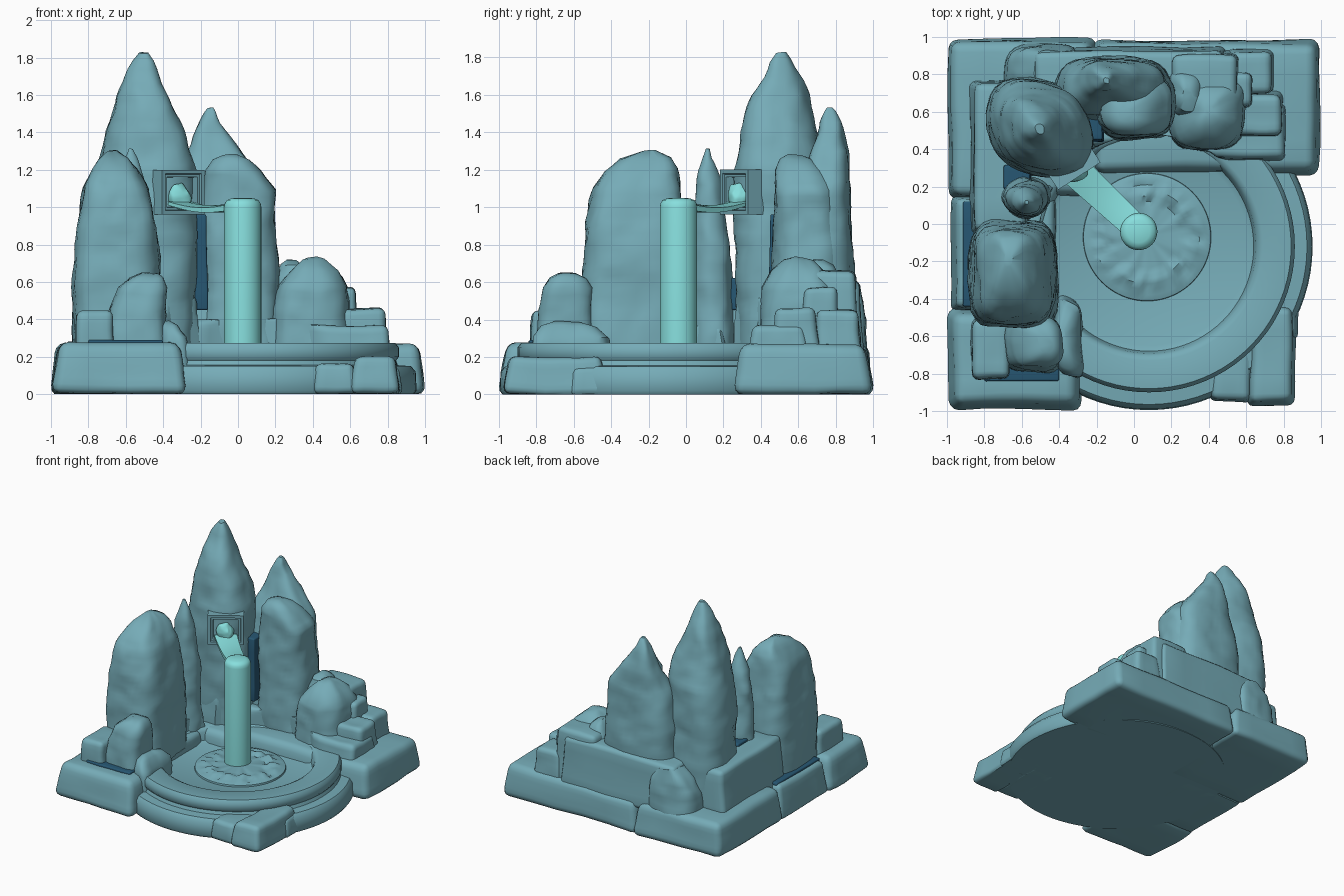
import bpy, bmesh, math
from mathutils import Vector, Matrix, noise

old = bpy.data.objects.get("Cube")
if old:
    bpy.data.objects.remove(old, do_unlink=True)


def material(name, rgb):
    m = bpy.data.materials.new(name)
    m.use_nodes = True
    m.diffuse_color = (*rgb, 1)
    m.node_tree.nodes["Principled BSDF"].inputs["Base Color"].default_value = (*rgb, 1)
    return m


STONE = material("blue grey stone", (0.18, 0.41, 0.475))
WATER = material("pale aqua water", (0.245, 0.74, 0.73))
CREVICE = material("deep blue crevice", (0.02, 0.095, 0.17))
POOL = Vector((0.08, -0.12))


def finish(name, bm, mat, angle=40):
    bmesh.ops.recalc_face_normals(bm, faces=bm.faces)
    mesh = bpy.data.meshes.new(name)
    bm.to_mesh(mesh)
    bm.free()
    mesh.materials.append(mat)
    ob = bpy.data.objects.new(name, mesh)
    bpy.context.collection.objects.link(ob)
    bpy.ops.object.select_all(action='DESELECT')
    ob.select_set(True)
    bpy.context.view_layer.objects.active = ob
    bpy.ops.object.shade_smooth_by_angle(angle=math.radians(angle))
    return ob


def roughen(bm, amount, scale=4):
    """Push vertices about with two octaves of noise, keeping the ground flat."""
    for v in bm.verts:
        d = noise.noise_vector(v.co * scale) + noise.noise_vector(v.co * scale * 3) * 0.45
        v.co += d * amount
        v.co.z = max(v.co.z, 0)


def skin(bm, rings):
    """Join rings of vertices with quads and close both ends."""
    n = len(rings[0])
    for a, b in zip(rings, rings[1:]):
        for i in range(n):
            j = (i + 1) % n
            bm.faces.new((a[i], a[j], b[j], b[i]))
    bm.faces.new(rings[0])
    bm.faces.new(rings[-1])


def rock(name, levels, power=2.5, skew=0.0, rough=0.02, sides=40, mat=STONE):
    """Loft through levels of (z, x0, x1, y0, y1); skew stretches one diagonal."""
    bm = bmesh.new()
    dense = []
    for a, b in zip(levels, levels[1:]):
        steps = max(1, round((b[0] - a[0]) / 0.035))
        dense += [[p + (q - p) * k / steps for p, q in zip(a, b)] for k in range(steps)]
    dense.append(levels[-1])
    rings = []
    for z, x0, x1, y0, y1 in dense:
        ring = []
        for i in range(sides):
            t = math.tau * i / sides
            c, s = math.cos(t), math.sin(t)
            r = (abs(c) ** power + abs(s) ** power) ** (-1 / power)
            r *= 1 - skew * math.sin(2 * t)
            ring.append(bm.verts.new(((x0 + x1) / 2 + r * c * (x1 - x0) / 2,
                                      (y0 + y1) / 2 + r * s * (y1 - y0) / 2, z)))
        rings.append(ring)
    skin(bm, rings)
    roughen(bm, rough)
    return finish(name, bm, mat)


def block(name, x, y, z, inset=0.03, bevel=0.035, rough=0.012, mat=STONE, pool_side=False):
    """Worn stone block, narrowing upwards by inset; pool_side curves it round the pool."""
    bm = bmesh.new()
    bmesh.ops.create_cube(bm, size=1)
    for v in bm.verts:
        top = v.co.z > 0
        for axis, (lo, hi) in enumerate((x, y, z)):
            up = v.co[axis] > 0
            trim = inset if top and axis < 2 else 0
            v.co[axis] = hi - trim if up else lo + trim
    bmesh.ops.bevel(bm, geom=bm.edges[:], offset=bevel, segments=3,
                    profile=0.5, affect='EDGES')
    bmesh.ops.subdivide_edges(bm, edges=[e for e in bm.edges if e.calc_length() > 0.1],
                              cuts=9 if pool_side else 4, use_grid_fill=True)
    roughen(bm, rough, 3)
    if pool_side:
        for v in bm.verts:
            out = v.co.xy - POOL
            if out.length < 0.6:
                v.co.xy = POOL + out.normalized() * (0.585 + 0.025 * out.length)
    return finish(name, bm, mat)


def lathe(name, profile, centre, mat, sides=80, bumps=0):
    """Turn (radius, z) points about a vertical axis."""
    bm = bmesh.new()
    rings = []
    for r, z in profile:
        rings.append([bm.verts.new((centre[0] + r * math.cos(math.tau * i / sides),
                                    centre[1] + r * math.sin(math.tau * i / sides), z))
                      for i in range(sides)])
    skin(bm, rings)
    if bumps:
        for v in bm.verts:
            if 0.17 < (v.co.xy - Vector(centre)).length < 0.3:
                v.co.z += bumps * noise.noise(v.co * 17)
    return finish(name, bm, mat)


# Base slabs
block("back_left_slab", (-1, -0.2), (0.13, 1), (0, 0.27), bevel=0.05)
block("back_right_slab", (-0.23, 1), (0.26, 0.99), (0, 0.265), bevel=0.05)
block("left_slab", (-0.98, -0.4), (-0.47, 0.16), (0, 0.265))
block("front_left_slab", (-1, -0.27), (-1, -0.44), (0, 0.275), 0.045, 0.05)
block("front_right_slab", (0.6, 0.87), (-0.97, -0.42), (0, 0.2))
block("front_right_step", (0.4, 0.64), (-0.95, -0.45), (0, 0.16), 0.02)
block("right_side_step", (0.6, 0.88), (-0.62, -0.38), (0, 0.15), 0.02)

# Round pool with outer step, rim and rippled floor
lathe("pool_basin", [(0.86, 0), (0.875, 0.02), (0.87, 0.12), (0.845, 0.15), (0.775, 0.155),
                     (0.765, 0.18), (0.78, 0.2), (0.78, 0.25), (0.76, 0.275), (0.61, 0.275),
                     (0.585, 0.262), (0.572, 0.24), (0.56, 0.18), (0.53, 0.165), (0.02, 0.165)],
      POOL, STONE)
lathe("splash_ripple", [(0.345, 0.15), (0.34, 0.178), (0.31, 0.188), (0.28, 0.192), (0.25, 0.2),
                        (0.22, 0.2), (0.19, 0.195), (0.16, 0.195), (0.02, 0.2)],
      (0.07, -0.07), STONE, bumps=0.03)

# Retaining walls
block("back_wall", (-0.56, 0.5), (0.6, 0.95), (0.2, 0.61))
block("back_wall_end", (0.18, 0.58), (0.58, 0.93), (0.2, 0.66))
rock("corner_wedge", [(0.2, -0.69, -0.3, 0.7, 0.96), (0.4, -0.67, -0.3, 0.7, 0.955),
                      (0.5, -0.62, -0.32, 0.72, 0.94), (0.58, -0.54, -0.36, 0.74, 0.92)], 4)
block("left_wall", (-0.88, -0.55), (-0.06, 0.77), (0.2, 0.6))
block("inner_corner_wall", (-0.62, -0.2), (0.24, 0.75), (0.15, 0.52), pool_side=True)
block("pool_side_ledge", (-0.7, -0.41), (-0.58, 0.22), (0.15, 0.37), pool_side=True)
block("pool_back_ledge", (-0.3, 0.3), (0.4, 0.75), (0.15, 0.4), pool_side=True)

# Dark fills in the gaps between the rocks
block("rock_gap_fill", (-0.3, -0.16), (0.44, 0.6), (0.45, 0.96), 0.01, 0.01, 0.004, CREVICE)
block("left_slab_gap_fill", (-0.915, -0.8), (-0.44, 0.12), (0.2, 0.28), 0, 0.01, 0.003, CREVICE)
block("wall_gap_fill", (-0.7, -0.55), (0.18, 0.32), (0.45, 0.62), 0.005, 0.01, 0.003, CREVICE)
block("front_gap_fill", (-0.8, -0.4), (-0.84, -0.6), (0.2, 0.29), 0, 0.01, 0.003, CREVICE)

# Stepped blocks on the right
block("step_low", (0.17, 0.82), (0.33, 0.65), (0.2, 0.37), 0.02, pool_side=True)
block("step_middle", (0.5, 0.8), (0.46, 0.71), (0.2, 0.46), 0.015)
block("step_back", (0.5, 0.75), (0.69, 0.94), (0.2, 0.45), 0.015)
block("step_high", (0.45, 0.645), (0.62, 0.82), (0.3, 0.57), 0.01)

# Small rocks at the front left
block("front_cube_rock", (-0.87, -0.66), (-0.83, -0.5), (0.2, 0.45), 0.01)
rock("front_boulder", [(0.2, -0.7, -0.38, -0.8, -0.5), (0.45, -0.69, -0.385, -0.79, -0.5),
                       (0.57, -0.64, -0.39, -0.76, -0.5), (0.62, -0.58, -0.41, -0.72, -0.53),
                       (0.645, -0.52, -0.44, -0.68, -0.58)], 3.5)
rock("front_pebble", [(0.15, -0.44, -0.27, -0.82, -0.4), (0.3, -0.43, -0.28, -0.81, -0.42),
                      (0.36, -0.42, -0.32, -0.77, -0.48), (0.385, -0.4, -0.36, -0.7, -0.55)],
     3.5, 0.08)

# Standing rocks
rock("tall_rock", [(0.2, -0.78, -0.25, 0.28, 0.77), (0.9, -0.78, -0.23, 0.26, 0.77),
                   (1.2, -0.75, -0.23, 0.26, 0.75), (1.4, -0.71, -0.29, 0.3, 0.70),
                   (1.6, -0.65, -0.38, 0.36, 0.65), (1.7, -0.6, -0.42, 0.42, 0.6),
                   (1.78, -0.56, -0.45, 0.45, 0.56), (1.82, -0.53, -0.48, 0.48, 0.53)], 2.6, 0.09)
rock("back_rock", [(0.2, -0.42, 0.2, 0.5, 0.89), (0.8, -0.42, 0.19, 0.52, 0.89),
                   (1.1, -0.35, 0.15, 0.58, 0.88), (1.3, -0.26, 0.02, 0.66, 0.86),
                   (1.45, -0.21, -0.09, 0.71, 0.82), (1.51, -0.18, -0.12, 0.74, 0.8),
                   (1.53, -0.165, -0.135, 0.755, 0.785)], 3)
rock("shoulder_rock", [(0.2, -0.2, 0.22, 0.45, 0.85), (0.8, -0.2, 0.21, 0.46, 0.84),
                       (1.1, -0.19, 0.19, 0.47, 0.8), (1.2, -0.17, 0.12, 0.48, 0.74),
                       (1.26, -0.13, 0.06, 0.51, 0.68), (1.285, -0.08, 0, 0.55, 0.62)], 3)
rock("left_rock", [(0.2, -0.88, -0.41, -0.56, 0.03), (0.6, -0.88, -0.42, -0.55, 0.02),
                   (0.9, -0.86, -0.44, -0.53, -0.01), (1.1, -0.83, -0.48, -0.5, -0.03),
                   (1.2, -0.78, -0.53, -0.44, -0.05), (1.26, -0.74, -0.58, -0.36, -0.08),
                   (1.305, -0.7, -0.65, -0.24, -0.17)], 4)
rock("slender_rock", [(0.2, -0.72, -0.45, 0.03, 0.27), (0.7, -0.7, -0.46, 0.04, 0.24),
                      (1, -0.68, -0.48, 0.05, 0.21), (1.15, -0.65, -0.5, 0.06, 0.18),
                      (1.27, -0.6, -0.54, 0.09, 0.14), (1.32, -0.58, -0.56, 0.105, 0.125)], 2)
rock("right_boulder", [(0.25, 0.18, 0.6, 0.39, 0.82), (0.45, 0.18, 0.59, 0.39, 0.82),
                       (0.58, 0.21, 0.58, 0.41, 0.8), (0.66, 0.27, 0.54, 0.46, 0.75),
                       (0.715, 0.34, 0.47, 0.52, 0.68), (0.73, 0.37, 0.43, 0.57, 0.63)], 3)
rock("small_lobe", [(0.3, 0.16, 0.4, 0.55, 0.85), (0.6, 0.18, 0.38, 0.56, 0.84),
                    (0.69, 0.22, 0.34, 0.6, 0.8), (0.72, 0.25, 0.3, 0.66, 0.74)])

# Square spout frame, turned to face the pool
TURN = Matrix.Rotation(math.radians(33), 4, 'Z')
bm = bmesh.new()
bmesh.ops.create_cube(bm, size=1, matrix=Matrix.Diagonal((0.27, 0.14, 0.24, 1)))
front = min(bm.faces, key=lambda f: f.calc_center_median().y)
for thickness, depth in ((0.03, 0), (0.005, -0.012), (0.02, 0), (0.004, -0.07)):
    bmesh.ops.inset_region(bm, faces=[front], thickness=thickness, depth=depth)
bm.transform(Matrix.Translation((-0.33, 0.315, 1.08)) @ TURN)
finish("spout_frame", bm, STONE, 25)

# Water: mass in the spout, sheet and falling column
bm = bmesh.new()
bmesh.ops.create_icosphere(bm, subdivisions=4, radius=1, matrix=Matrix.Translation(
    (-0.31, 0.275, 1.055)) @ TURN @ Matrix.Diagonal((0.068, 0.05, 0.075, 1)))
roughen(bm, 0.016, 9)
finish("spout_water", bm, WATER)

bm = bmesh.new()
rings = []
start, end = Vector((-0.31, 0.28, 1.02)), Vector((0.01, -0.02, 1.0))
for k in range(9):
    t = k / 8
    p = start.lerp(end, t) - Vector((0, 0, 0.025 * math.sin(math.pi * t)))
    across = Vector((0.75, 0.66, 0)) * (0.085 - 0.015 * t)
    up = Vector((0, 0, 0.018 + 0.014 * t))
    rings.append([bm.verts.new(p + across * a + up * b)
                  for a, b in ((-1, -0.5), (1, -0.5), (1, 0.5), (0, 1), (-1, 0.5))])
skin(bm, rings)
finish("water_sheet", bm, WATER)

lathe("water_column", [(0.1, 0.16), (0.1, 1), (0.096, 1.02), (0.085, 1.037),
                       (0.06, 1.047), (0.01, 1.05)], (0.025, -0.04), WATER, 32)
